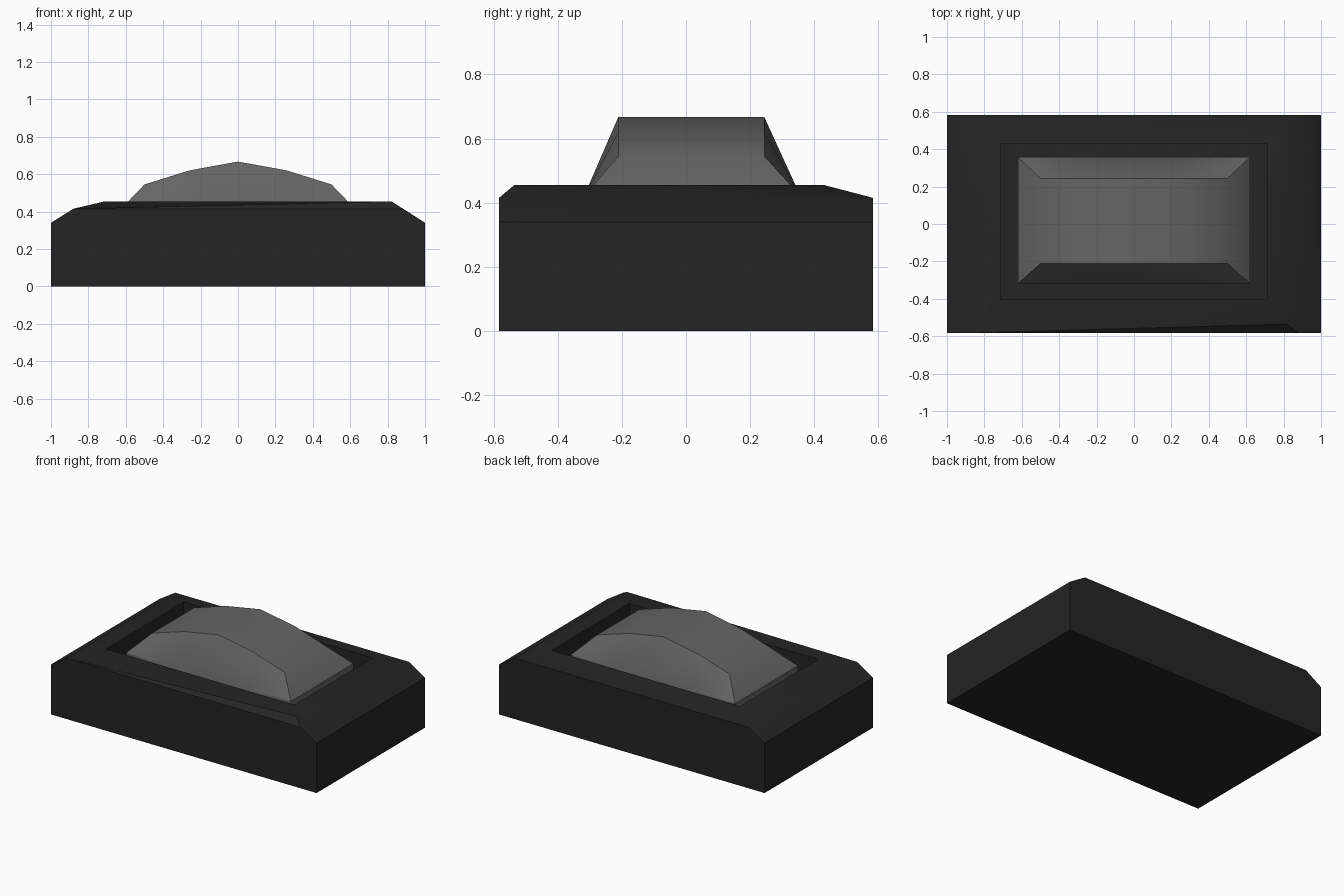
import bpy
from math import radians

if "Cube" in bpy.data.objects:
    bpy.data.objects.remove(bpy.data.objects["Cube"])


def build(name, verts, faces, shade):
    mesh = bpy.data.meshes.new(name)
    mesh.from_pydata(verts, [], faces)
    ob = bpy.data.objects.new(name, mesh)
    bpy.context.collection.objects.link(ob)
    bpy.ops.object.select_all(action='DESELECT')
    ob.select_set(True)
    bpy.context.view_layer.objects.active = ob
    bpy.ops.object.mode_set(mode='EDIT')
    bpy.ops.mesh.select_all(action='SELECT')
    bpy.ops.mesh.normals_make_consistent(inside=False)
    bpy.ops.object.mode_set(mode='OBJECT')
    bpy.ops.object.shade_smooth_by_angle(angle=radians(30))
    mat = bpy.data.materials.new(name + "_colour")
    mat.diffuse_color = (shade, shade, shade, 1)
    mat.use_nodes = True
    mat.node_tree.nodes["Principled BSDF"].inputs["Base Color"].default_value = mat.diffuse_color
    mesh.materials.append(mat)
    return ob


def rect(x, y0, y1, z):
    return [(-x, y0, z), (x, y0, z), (x, y1, z), (-x, y1, z)]


def band(a, b):
    """Quads joining two four-corner rings."""
    return [(a + i, a + (i + 1) % 4, b + (i + 1) % 4, b + i) for i in range(4)]


W, D, TOP, FLOOR = 1.0, 0.583, 0.455, 0.34

# Housing: chamfered block with a sunken rectangular well
v = (rect(W, -D, D, 0) + rect(W, -D, D, 0.34) + rect(0.88, -D, D, 0.415)
     + rect(0.71, -0.405, 0.43, TOP) + rect(0.71, -0.405, 0.43, FLOOR))
v.append((0.82, -0.535, TOP))          # raised front right corner
f = [(0, 1, 2, 3), (16, 17, 18, 19),
     (0, 1, 5, 9, 8, 4), (2, 3, 7, 11, 10, 6),      # front, back
     (1, 2, 6, 5), (3, 0, 4, 7),                    # ends
     (5, 6, 10, 20), (5, 20, 9), (7, 4, 8, 11),     # end chamfers
     (8, 9, 20),                                    # front sliver
     (8, 20, 13, 12), (20, 10, 14, 13),
     (10, 11, 15, 14), (11, 8, 12, 15)] + band(12, 16)
build("housing", v, f, 0.018)

# Rocker: arched top with sloped flanks on a straight-sided foot
arch = [(-0.5, 0.545), (-0.26, 0.62), (0, 0.667), (0.26, 0.62), (0.5, 0.545)]
n = len(arch)
v, f = [], []
for x, z in arch:
    b = x * 0.62 / 0.5
    v += [(b, -0.318, FLOOR), (b, -0.318, 0.42), (x, -0.211, z),
          (x, 0.244, z), (b, 0.357, 0.42), (b, 0.357, FLOOR)]
for i in range(n - 1):
    for j in range(6):
        k = (j + 1) % 6
        f.append((i * 6 + j, i * 6 + k, i * 6 + 6 + k, i * 6 + 6 + j))
for e in (0, (n - 1) * 6):
    f += [(e, e + 1, e + 4, e + 5), (e + 1, e + 2, e + 3, e + 4)]
build("rocker", v, f, 0.13)
